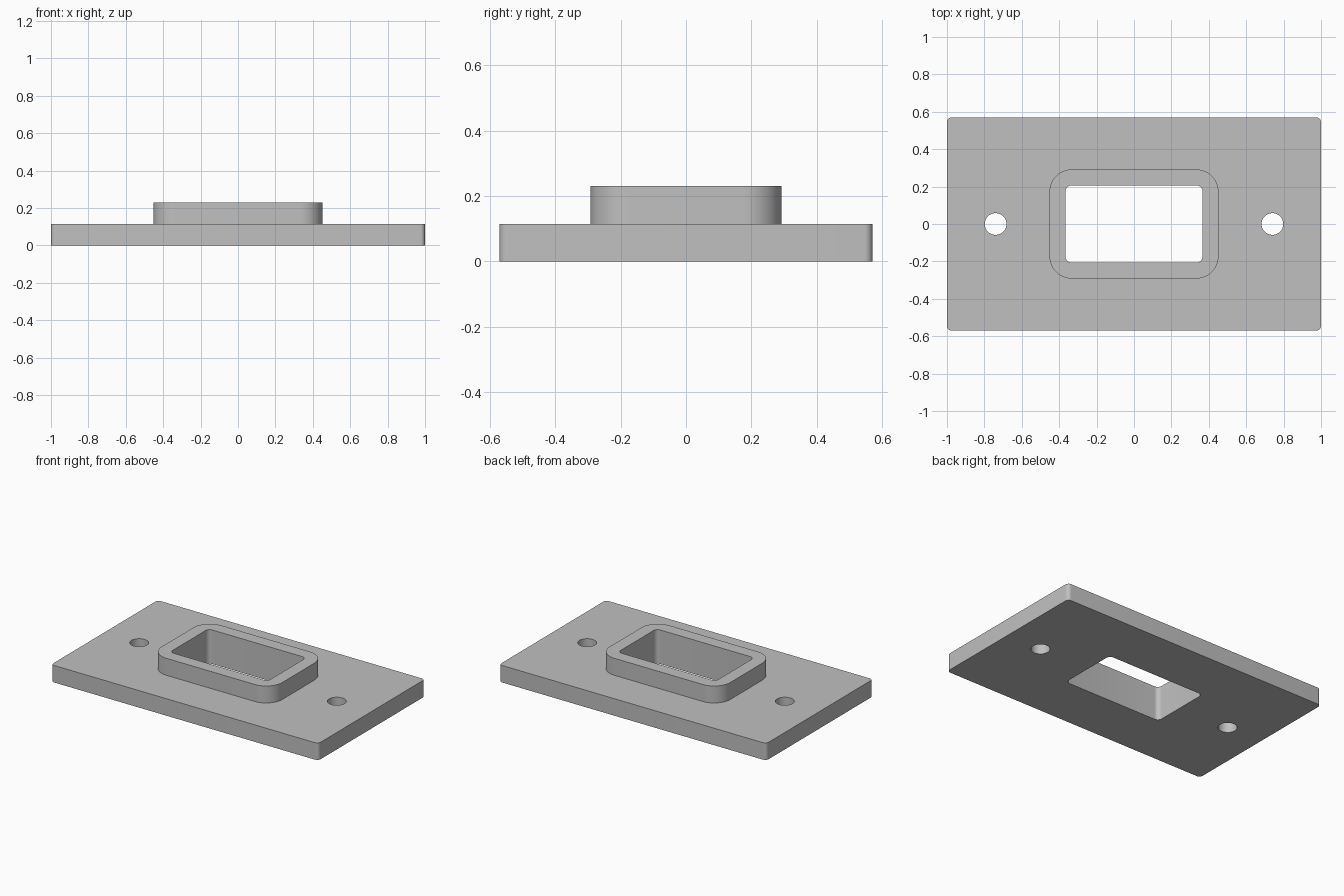
import bpy
import bmesh
from math import cos, sin, pi

default_cube = bpy.data.objects.get("Cube")
if default_cube:
    bpy.data.objects.remove(default_cube, do_unlink=True)

grey = bpy.data.materials.new("plain grey")
grey.use_nodes = True
colour = (0.53, 0.53, 0.53, 1)
grey.diffuse_color = colour
grey.node_tree.nodes["Principled BSDF"].inputs["Base Color"].default_value = colour


def rounded_prism(name, half_x, half_y, radius, bottom, top, steps=12, centre_x=0):
    """Upright prism with a rounded rectangular outline."""
    bm = bmesh.new()
    corners = [(1, 1), (-1, 1), (-1, -1), (1, -1)]
    outline = []
    for quarter, (sx, sy) in enumerate(corners):
        for i in range(steps + 1):
            angle = (quarter + i / steps) * pi / 2
            x = centre_x + sx * (half_x - radius) + radius * cos(angle)
            y = sy * (half_y - radius) + radius * sin(angle)
            outline.append(bm.verts.new((x, y, bottom)))
    bmesh.ops.remove_doubles(bm, verts=outline, dist=1e-5)
    base = bm.faces.new(bm.verts)
    raised = bmesh.ops.extrude_face_region(bm, geom=[base], use_keep_orig=True)
    verts = [v for v in raised["geom"] if isinstance(v, bmesh.types.BMVert)]
    bmesh.ops.translate(bm, verts=verts, vec=(0, 0, top - bottom))
    bmesh.ops.recalc_face_normals(bm, faces=bm.faces)
    mesh = bpy.data.meshes.new(name)
    bm.to_mesh(mesh)
    bm.free()
    mesh.materials.append(grey)
    obj = bpy.data.objects.new(name, mesh)
    bpy.context.collection.objects.link(obj)
    return obj


def combine(target, tool, operation):
    """Apply a boolean and discard the tool."""
    bpy.context.view_layer.objects.active = target
    mod = target.modifiers.new(operation.lower(), "BOOLEAN")
    mod.operation = operation
    mod.solver = "EXACT"
    mod.object = tool
    bpy.ops.object.modifier_apply(modifier=mod.name)
    bpy.data.objects.remove(tool, do_unlink=True)


# Base plate with the raised collar fused on top
plate = rounded_prism("mounting_plate", 1, 0.57, 0.025, 0, 0.115, steps=8)
collar = rounded_prism("collar", 0.452, 0.292, 0.12, 0.05, 0.23)
combine(plate, collar, "UNION")

# Rectangular window through the collar and plate
window = rounded_prism("window_cutter", 0.366, 0.206, 0.03, -0.1, 0.4, steps=8)
combine(plate, window, "DIFFERENCE")

# Screw hole on each side
for side in (-1, 1):
    hole = rounded_prism("screw_hole_cutter", 0.058, 0.058, 0.058, -0.1, 0.4,
                         centre_x=side * 0.74)
    combine(plate, hole, "DIFFERENCE")

# Smooth round corners, keep crisp edges
bpy.ops.object.select_all(action="DESELECT")
plate.select_set(True)
bpy.context.view_layer.objects.active = plate
bpy.ops.object.shade_smooth_by_angle(angle=pi / 6)
